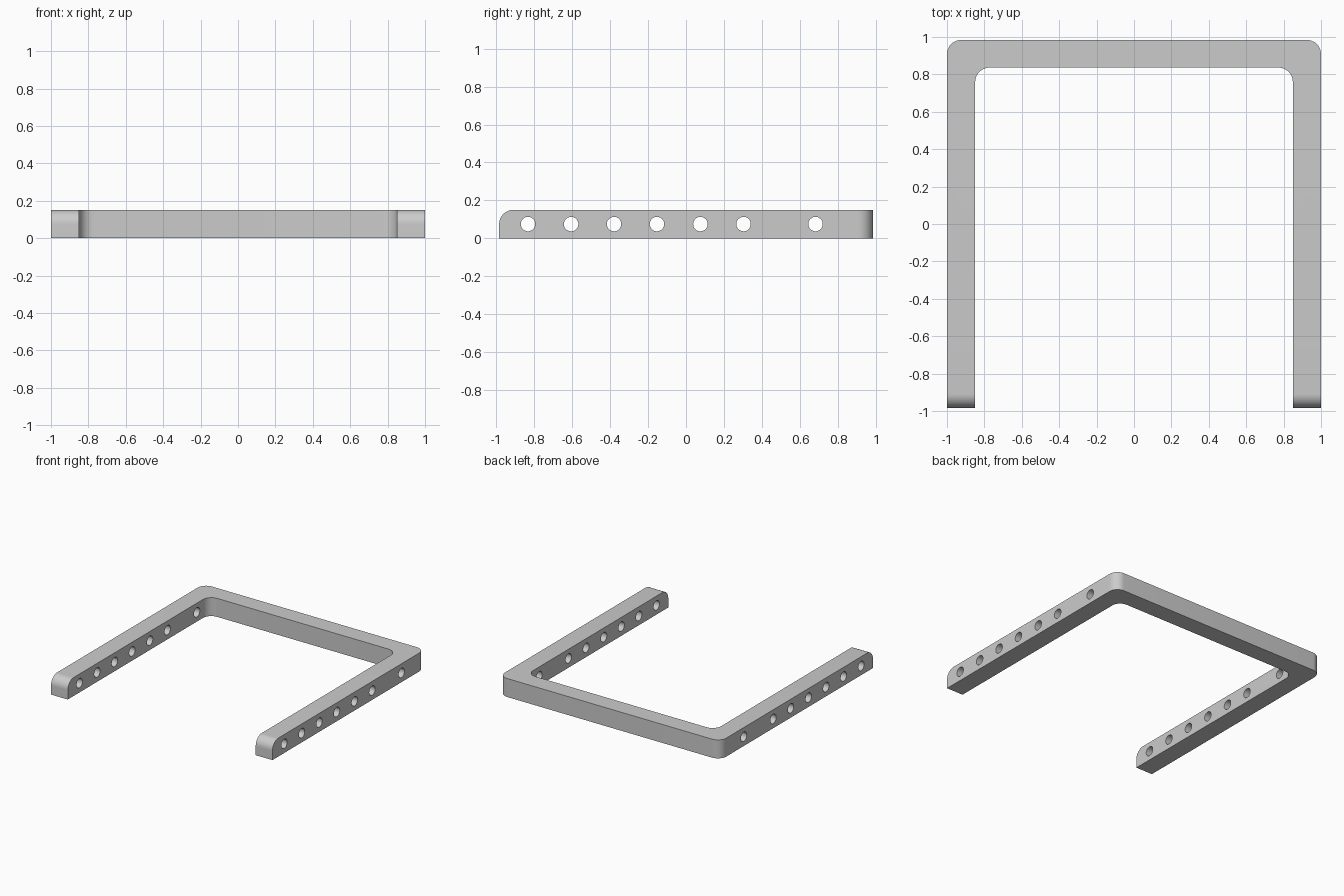
import bpy, bmesh, math
from mathutils import Matrix, Vector

if "Cube" in bpy.data.objects:
    bpy.data.objects.remove(bpy.data.objects["Cube"])

HALF_X, HALF_Y = 1.0, 0.984   # outer half sizes
BAR = 0.151                   # square bar thickness
FILLET = 0.076
HOLE_R = 0.038
HOLES_Y = [-0.832, -0.605, -0.379, -0.153, 0.076, 0.303, 0.682]

grey = bpy.data.materials.new("plain grey")
grey.diffuse_color = (0.6, 0.6, 0.6, 1)
grey.use_nodes = True
grey.node_tree.nodes["Principled BSDF"].inputs["Base Color"].default_value = grey.diffuse_color


def make_object(name, bm):
    bmesh.ops.recalc_face_normals(bm, faces=bm.faces[:])
    mesh = bpy.data.meshes.new(name)
    bm.to_mesh(mesh)
    bm.free()
    mesh.materials.append(grey)
    obj = bpy.data.objects.new(name, mesh)
    bpy.context.collection.objects.link(obj)
    return obj


# U-shaped frame: extruded outline
ix, iy = HALF_X - BAR, HALF_Y - BAR + 0.003
outline = [(-HALF_X, -HALF_Y), (-ix, -HALF_Y), (-ix, iy), (ix, iy),
           (ix, -HALF_Y), (HALF_X, -HALF_Y), (HALF_X, HALF_Y), (-HALF_X, HALF_Y)]
bm = bmesh.new()
base = bm.faces.new([bm.verts.new((x, y, 0)) for x, y in outline])
top = bmesh.ops.extrude_face_region(bm, geom=[base])["geom"]
bmesh.ops.translate(bm, vec=(0, 0, BAR),
                    verts=[v for v in top if isinstance(v, bmesh.types.BMVert)])


# Rounded back corners and rounded upper edges at the arm tips
def needs_fillet(edge):
    a, b = (v.co for v in edge.verts)
    back_corner = abs(a.z - b.z) > 0.1 and a.y > 0
    tip_top = min(a.z, b.z) > 0.1 and max(a.y, b.y) < -0.9
    return back_corner or tip_top


bmesh.ops.bevel(bm, geom=[e for e in bm.edges if needs_fillet(e)], offset=FILLET,
                segments=12, profile=0.5, affect='EDGES')
frame = make_object("u_frame", bm)

# Holes bored sideways through both arms
bm = bmesh.new()
for y in HOLES_Y:
    place = Matrix.Translation((0, y, BAR / 2)) @ Matrix.Rotation(math.pi / 2, 4, 'Y')
    bmesh.ops.create_cone(bm, cap_ends=True, segments=40, radius1=HOLE_R,
                          radius2=HOLE_R, depth=2.4, matrix=place)
drill = make_object("hole_cutter", bm)
drill.hide_render = True

cut = frame.modifiers.new("holes", 'BOOLEAN')
cut.operation = 'DIFFERENCE'
cut.solver = 'EXACT'
cut.object = drill
bpy.context.view_layer.objects.active = frame
frame.select_set(True)
bpy.ops.object.modifier_apply(modifier=cut.name)
bpy.data.objects.remove(drill)
bpy.ops.object.shade_smooth_by_angle(angle=math.radians(30))
